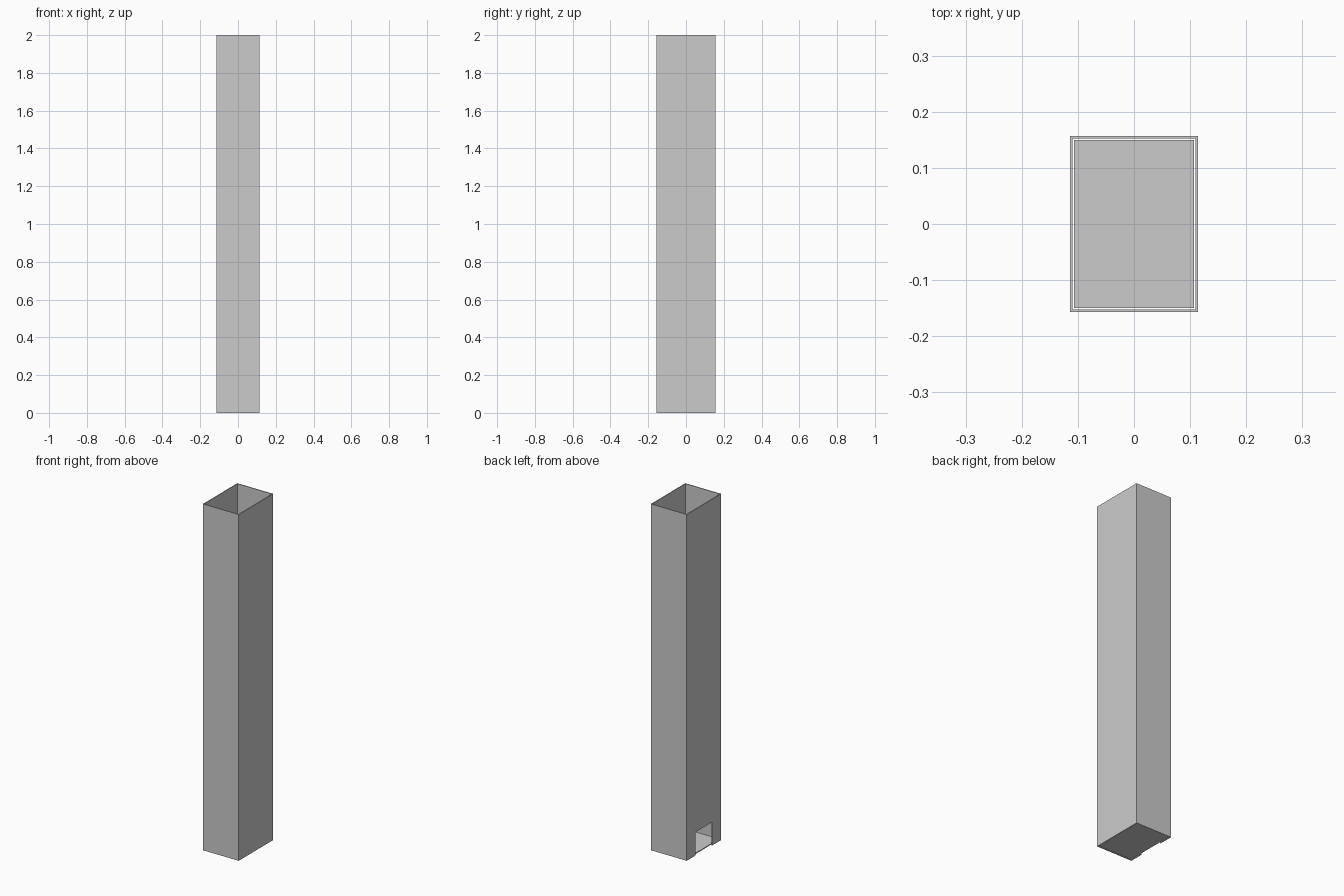
import bpy, bmesh

if "Cube" in bpy.data.objects:
    bpy.data.objects.remove(bpy.data.objects["Cube"])

HX, HY, H = 0.1145, 0.157, 2.0   # outer half sizes, height
T = 0.005                        # wall thickness
DY, DH = 0.075, 0.135            # door half width, height


def prism(name, outline, axis, start, depth):
    """Extrude a 2D outline along x or z."""
    bm = bmesh.new()
    place = (lambda a, b: (start, a, b)) if axis == 'x' else (lambda a, b: (a, b, start))
    face = bm.faces.new([bm.verts.new(place(a, b)) for a, b in outline])
    ext = bmesh.ops.extrude_face_region(bm, geom=[face])
    verts = [g for g in ext['geom'] if isinstance(g, bmesh.types.BMVert)]
    vec = (depth, 0, 0) if axis == 'x' else (0, 0, depth)
    bmesh.ops.translate(bm, verts=verts, vec=vec)
    bmesh.ops.recalc_face_normals(bm, faces=bm.faces)
    me = bpy.data.meshes.new(name)
    bm.to_mesh(me)
    bm.free()
    ob = bpy.data.objects.new(name, me)
    bpy.context.collection.objects.link(ob)
    return ob


# Three plain walls of the shaft, one C-shaped profile
ix, iy = HX - T, HY - T
prism("shaft_walls", [(-HX, -HY), (HX, -HY), (HX, HY), (-HX, HY),
                      (-HX, iy), (ix, iy), (ix, -iy), (-HX, -iy)], 'z', 0, H)

# Left wall with a doorway at its foot
prism("doorway_wall", [(-iy, 0), (-DY, 0), (-DY, DH), (DY, DH),
                       (DY, 0), (iy, 0), (iy, H), (-iy, H)], 'x', -HX, T)

# Loose floor plate with a small gap all round
fx, fy = 0.1065, 0.15
prism("floor_plate", [(-fx, -fy), (fx, -fy), (fx, fy), (-fx, fy)], 'z', 0.002, 0.005)
